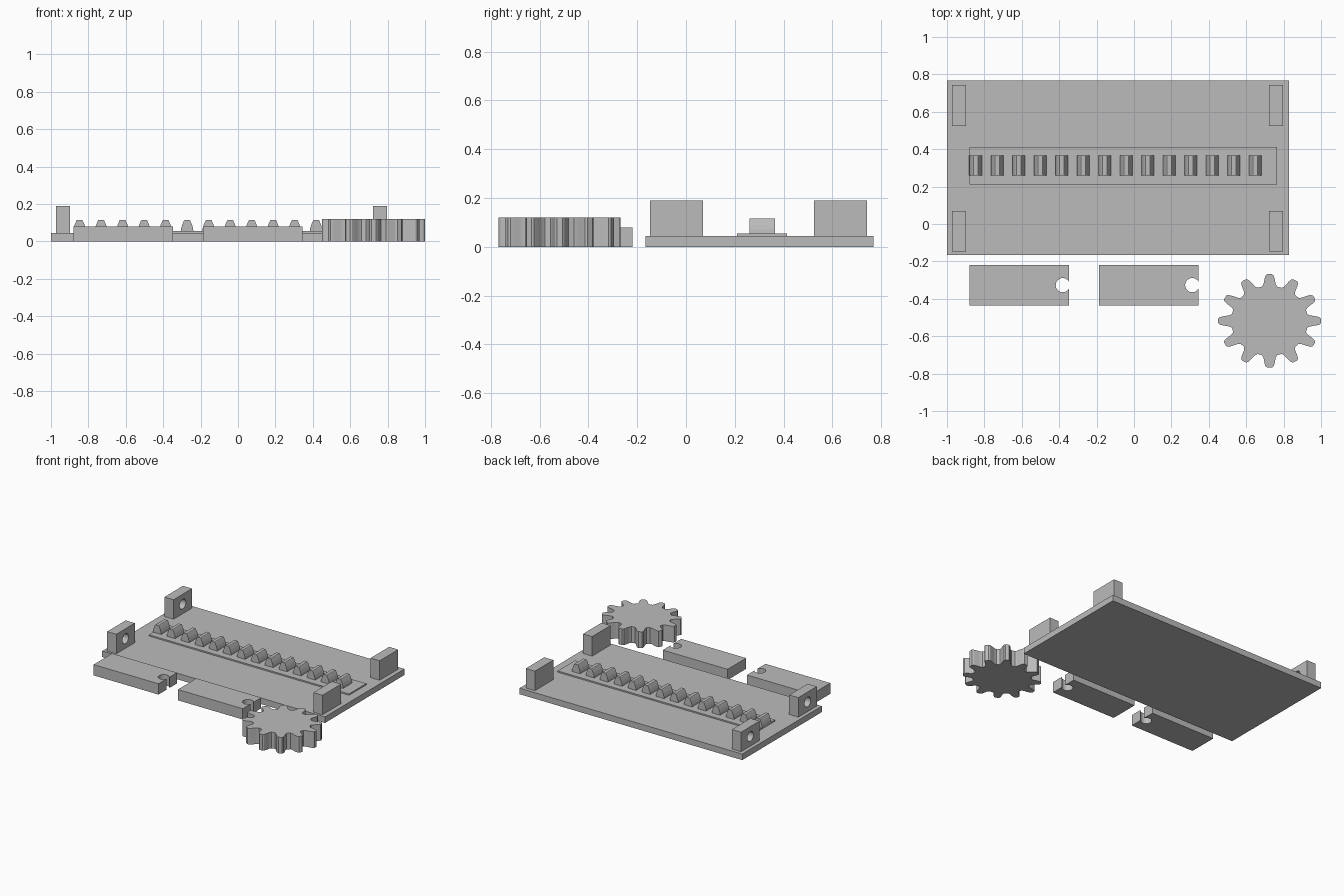
import bpy, bmesh
from math import sin, cos, pi, asin
from mathutils import Matrix, Vector

cube = bpy.data.objects.get("Cube")
if cube:
    bpy.data.objects.remove(cube, do_unlink=True)

GREY = (0.5, 0.5, 0.5, 1)
grey = bpy.data.materials.new("plain grey")
grey.use_nodes = True
grey.diffuse_color = GREY
grey.node_tree.nodes["Principled BSDF"].inputs["Base Color"].default_value = GREY


def extrude(name, outline, depth, matrix=Matrix()):
    """Solid prism from a closed outline, extruded along local z."""
    bm = bmesh.new()
    face = bm.faces.new([bm.verts.new((x, y, 0)) for x, y in outline])
    ext = bmesh.ops.extrude_face_region(bm, geom=[face])
    verts = [v for v in ext["geom"] if isinstance(v, bmesh.types.BMVert)]
    bmesh.ops.translate(bm, verts=verts, vec=(0, 0, depth))
    bm.transform(matrix)
    bmesh.ops.recalc_face_normals(bm, faces=bm.faces)
    mesh = bpy.data.meshes.new(name)
    bm.to_mesh(mesh)
    bm.free()
    mesh.materials.append(grey)
    obj = bpy.data.objects.new(name, mesh)
    bpy.context.collection.objects.link(obj)
    return obj


def box(name, x0, x1, y0, y1, z0, z1):
    return extrude(name, [(x0, y0), (x1, y0), (x1, y1), (x0, y1)], z1 - z0,
                   Matrix.Translation((0, 0, z0)))


def arc(cx, cy, r, start, end, steps):
    angles = [start + (end - start) * i / steps for i in range(steps + 1)]
    return [(cx + r * cos(a), cy + r * sin(a)) for a in angles]


def smooth(obj):
    bpy.ops.object.select_all(action="DESELECT")
    obj.select_set(True)
    bpy.context.view_layer.objects.active = obj
    bpy.ops.object.shade_smooth_by_angle(angle=pi / 8)


# Base plate and the raised strip that carries the rack
box("base_plate", -1, 0.83, -0.165, 0.768, 0, 0.045)
box("rack_strip", -0.88, 0.765, 0.21, 0.413, 0.04, 0.055)

# Rack teeth, swept along y
half = [(0.034, 0.05), (0.032, 0.07), (0.026, 0.09), (0.016, 0.113), (0.012, 0.116)]
tooth = half + [(-x, z) for x, z in reversed(half)]
for i in range(14):
    turn = Matrix.Translation((-0.847 + 0.115 * i, 0.365, 0)) @ Matrix.Rotation(pi / 2, 4, "X")
    extrude(f"rack_tooth_{i + 1}", tooth, 0.105, turn)

# Corner brackets with axle holes running along x
to_x = Matrix(((0, 0, 1, 0), (1, 0, 0, 0), (0, 1, 0, 0), (0, 0, 0, 1)))
for side, x in (("right", -0.972), ("left", 0.722)):
    for end, y in (("front", -0.147), ("back", 0.525)):
        post = box(f"bracket_{end}_{side}", x, x + 0.075, y, y + 0.217, 0.04, 0.19)
        cutter = extrude("hole_cutter", arc(y + 0.108, 0.116, 0.036, 0, 2 * pi * 31 / 32, 31),
                         0.2, Matrix.Translation((x - 0.06, 0, 0)) @ to_x)
        cutter.hide_render = True
        mod = post.modifiers.new("axle_hole", "BOOLEAN")
        mod.operation = "DIFFERENCE"
        mod.solver = "EXACT"
        mod.object = cutter
        bpy.context.view_layer.objects.active = post
        bpy.ops.object.modifier_apply(modifier=mod.name)
        bpy.data.objects.remove(cutter, do_unlink=True)
        smooth(post)

# Two loose blocks, each with a round notch open at the +x end
for name, x in (("notched_block_right", -0.88), ("notched_block_left", -0.188)):
    right, cy, r, opening = x + 0.533, -0.327, 0.038, 0.018
    a = asin(opening / r)
    notch = arc(right - r * cos(a), cy, r, a, 2 * pi - a, 28)
    outline = [(right, -0.22), (x, -0.22), (x, -0.437), (right, -0.437)]
    smooth(extrude(name, outline + notch[::-1], 0.08))

# Twelve-tooth gear, slightly squashed in y
flank = [(0.2, 0.205), (0.155, 0.216), (0.13, 0.232), (0.105, 0.252), (0.08, 0.268), (0.045, 0.275)]
profile = [(-a, r) for a, r in flank] + [(a, r) for a, r in reversed(flank)]
outline = [(r * cos(a + i * pi / 6), 0.91 * r * sin(a + i * pi / 6))
           for i in range(12) for a, r in profile]
smooth(extrude("gear", outline, 0.12, Matrix.Translation((0.725, -0.518, 0))))
